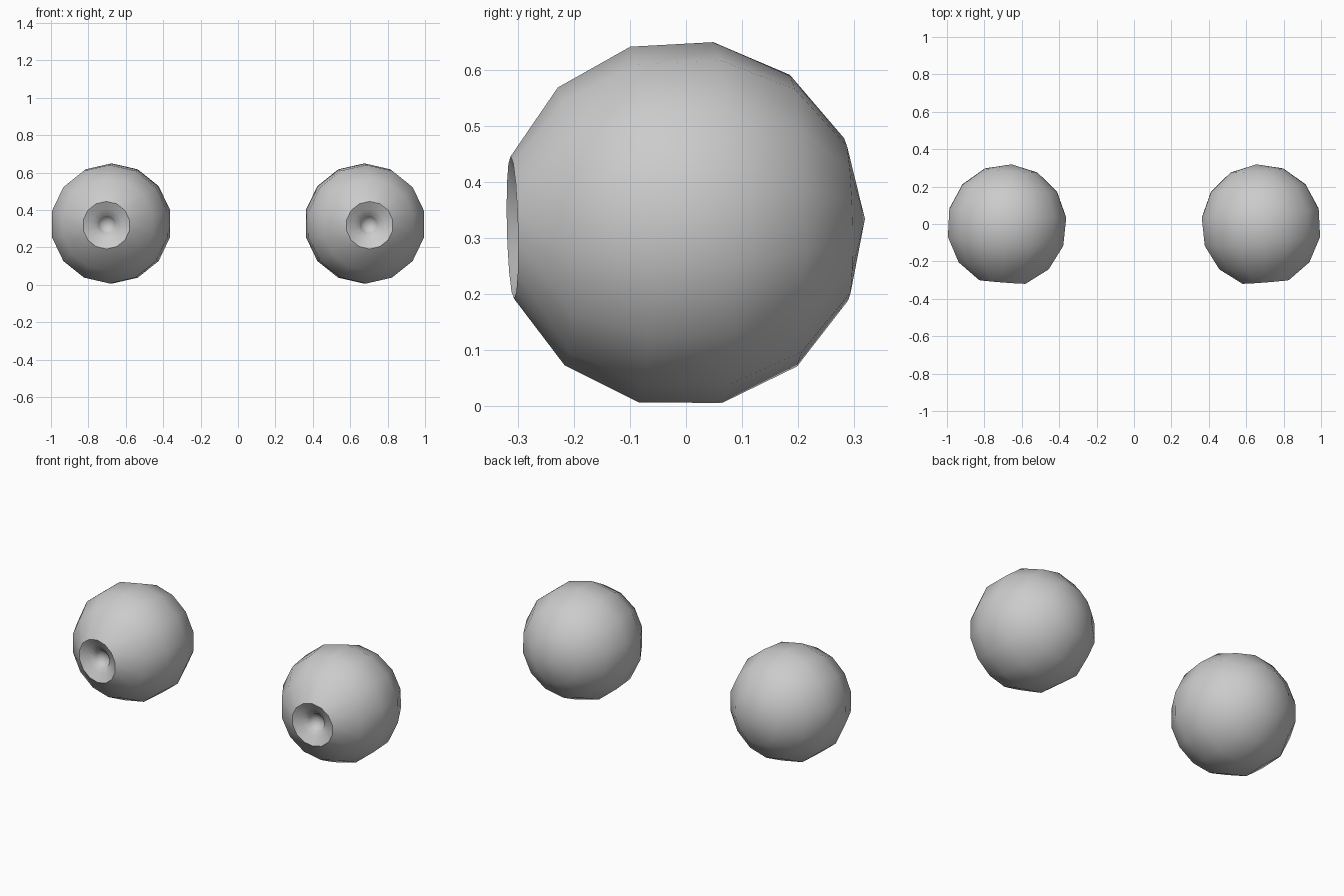
import bpy
from math import sin, cos, radians, pi
from mathutils import Matrix

if "Cube" in bpy.data.objects:
    bpy.data.objects.remove(bpy.data.objects["Cube"])

SIDES = 14
R = 0.328
STEP = radians(26.2)

# Profile (radius, distance along the axis): back pole, ball, rim, iris bowl, pupil cup
profile = [(R * sin(STEP * i), R * cos(STEP * i)) for i in range(7)]
profile += [(0.118, -0.298), (0.085, -0.277), (0.052, -0.262),
            (0.047, -0.252), (0.028, -0.235), (0.0, -0.228)]


def eyeball(name, side):
    verts, rings, faces = [], [], []
    for r, y in profile:
        count = 1 if r < 1e-6 else SIDES
        rings.append([len(verts) + k for k in range(count)])
        for k in range(count):
            a = pi / 2 + 2 * pi * k / SIDES
            verts.append((r * cos(a), y, r * sin(a)))
    # Skin neighbouring rings, with fans at both poles
    for a, b in zip(rings, rings[1:]):
        for k in range(SIDES):
            n = (k + 1) % SIDES
            if len(a) == 1:
                faces.append((a[0], b[n], b[k]))
            elif len(b) == 1:
                faces.append((a[k], a[n], b[0]))
            else:
                faces.append((a[k], a[n], b[n], b[k]))
    mesh = bpy.data.meshes.new(name)
    mesh.from_pydata(verts, [], faces)
    # Gaze turned slightly outward and down
    mesh.transform(Matrix.Rotation(radians(4.5 * side), 4, 'Z')
                   @ Matrix.Rotation(radians(1.4), 4, 'X'))
    mesh.polygons.foreach_set("use_smooth", [True] * len(mesh.polygons))
    obj = bpy.data.objects.new(name, mesh)
    bpy.context.collection.objects.link(obj)
    obj.location = (0.68 * side, -0.008, 0.326)
    # Outward normals and smooth shading
    bpy.ops.object.select_all(action='DESELECT')
    bpy.context.view_layer.objects.active = obj
    obj.select_set(True)
    bpy.ops.object.mode_set(mode='EDIT')
    bpy.ops.mesh.select_all(action='SELECT')
    bpy.ops.mesh.normals_make_consistent(inside=False)
    bpy.ops.object.mode_set(mode='OBJECT')
    bpy.ops.object.shade_smooth_by_angle(angle=radians(40))


eyeball("left_eyeball", -1)
eyeball("right_eyeball", 1)
